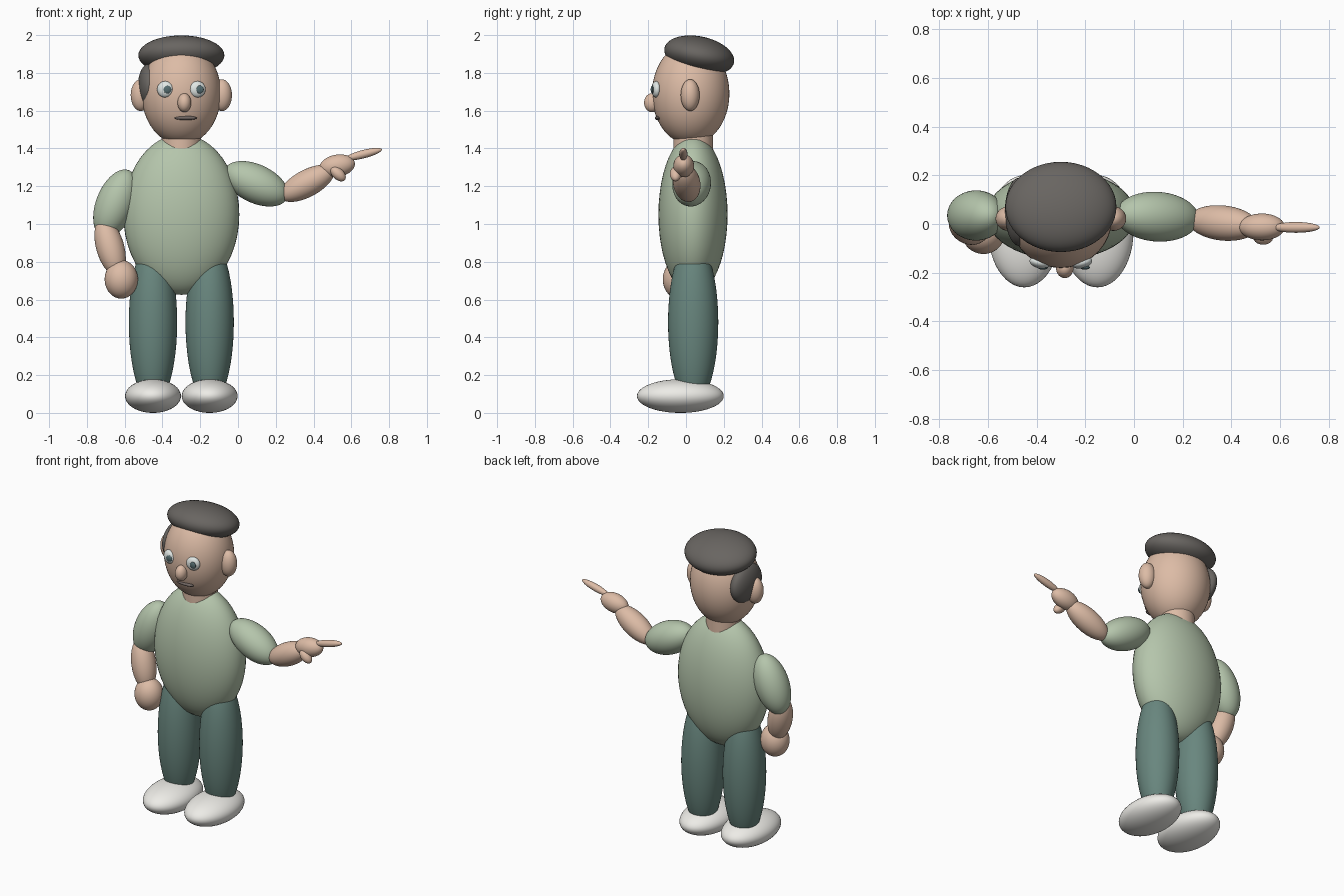
import bpy
from math import radians
from mathutils import Vector

if "Cube" in bpy.data.objects:
    bpy.data.objects.remove(bpy.data.objects["Cube"])


def material(name, rgb):
    m = bpy.data.materials.new(name)
    m.diffuse_color = (*rgb, 1)
    m.use_nodes = True
    m.node_tree.nodes["Principled BSDF"].inputs["Base Color"].default_value = m.diffuse_color
    return m


SKIN = material("skin", (0.72, 0.50, 0.38))
SHIRT = material("shirt", (0.46, 0.56, 0.41))
TROUSERS = material("trousers", (0.14, 0.24, 0.21))
SHOE = material("shoe", (0.85, 0.84, 0.80))
HAIR = material("hair", (0.14, 0.13, 0.12))
WHITE = material("eye_white", (0.75, 0.80, 0.78))
IRIS = material("iris", (0.09, 0.15, 0.16))
LIP = material("lip", (0.16, 0.13, 0.12))

MID = -0.30  # x of the body's centre line


def blob(name, loc, radii, mat, rot=(0, 0, 0)):
    """Smooth ellipsoid, rotation in degrees."""
    bpy.ops.mesh.primitive_uv_sphere_add(segments=48, ring_count=24, radius=1, location=loc)
    ob = bpy.context.object
    ob.name = name
    ob.scale = radii
    ob.rotation_euler = [radians(a) for a in rot]
    ob.data.materials.append(mat)
    bpy.ops.object.shade_smooth()
    return ob


def limb(name, loc, direction, length, radius, mat):
    """Ellipsoid whose long half-axis points along a direction."""
    ob = blob(name, loc, (radius, radius, length), mat)
    ob.rotation_euler = Vector(direction).to_track_quat('Z', 'Y').to_euler()
    return ob


# Torso, neck and head
blob("torso", (MID, 0.037, 1.05), (0.307, 0.183, 0.425), SHIRT)
bpy.ops.mesh.primitive_cylinder_add(vertices=48, radius=0.105, depth=0.16,
                                    location=(MID, 0.038, 1.44))
neck = bpy.context.object
neck.name = "neck"
neck.data.materials.append(SKIN)
bpy.ops.object.shade_smooth_by_angle()
blob("head", (MID, 0.025, 1.69), (0.21, 0.205, 0.27), SKIN)

# Hair cap and the single side lock
blob("hair_cap", (MID, 0.07, 1.893), (0.228, 0.188, 0.10), HAIR, (-12, 0, 0))
blob("hair_side", (-0.47, 0.05, 1.73), (0.06, 0.14, 0.12), HAIR)

# Paired parts: ears, eyes, legs, shoes
for s, side in ((-1, "right"), (1, "left")):
    blob("ear_" + side, (MID + s * 0.215, 0.022, 1.682), (0.053, 0.05, 0.084), SKIN)
    x = MID + s * 0.086
    blob("eye_" + side, (x, -0.158, 1.713), (0.043, 0.024, 0.043), WHITE, (0, 0, s * 12))
    blob("pupil_" + side, (x + 0.012, -0.178, 1.712), (0.021, 0.009, 0.021), IRIS)
    blob("leg_" + side, (MID + s * 0.15, 0.038, 0.48), (0.128, 0.133, 0.44), TROUSERS)
    blob("shoe_" + side, (MID + s * 0.15, -0.03, 0.089), (0.148, 0.23, 0.089), SHOE)

# Nose and mouth
blob("nose", (-0.284, -0.18, 1.642), (0.036, 0.042, 0.05), SKIN)
blob("mouth", (-0.277, -0.149, 1.561), (0.06, 0.016, 0.011), LIP)

# Pointing arm
limb("pointing_upper_arm", (0.095, 0.03, 1.213), (0.9, -0.06, -0.42), 0.183, 0.102, SHIRT)
limb("pointing_forearm", (0.365, 0.004, 1.215), (0.88, -0.09, 0.47), 0.16, 0.072, SKIN)
blob("pointing_hand", (0.525, -0.012, 1.308), (0.095, 0.055, 0.059), SKIN, (0, -10, 0))
limb("pointing_finger", (0.665, -0.014, 1.370), (0.97, 0, 0.25), 0.10, 0.022, SKIN)
limb("pointing_thumb", (0.53, -0.055, 1.265), (0.7, 0, -0.65), 0.048, 0.030, SKIN)

# Hanging arm
limb("hanging_upper_arm", (-0.648, 0.035, 1.108), (-0.37, 0.0, -0.93), 0.19, 0.103, SHIRT)
limb("hanging_forearm", (-0.677, -0.008, 0.878), (0.27, -0.17, -0.95), 0.16, 0.074, SKIN)
blob("hanging_hand", (-0.618, -0.038, 0.707), (0.088, 0.085, 0.102), SKIN)
